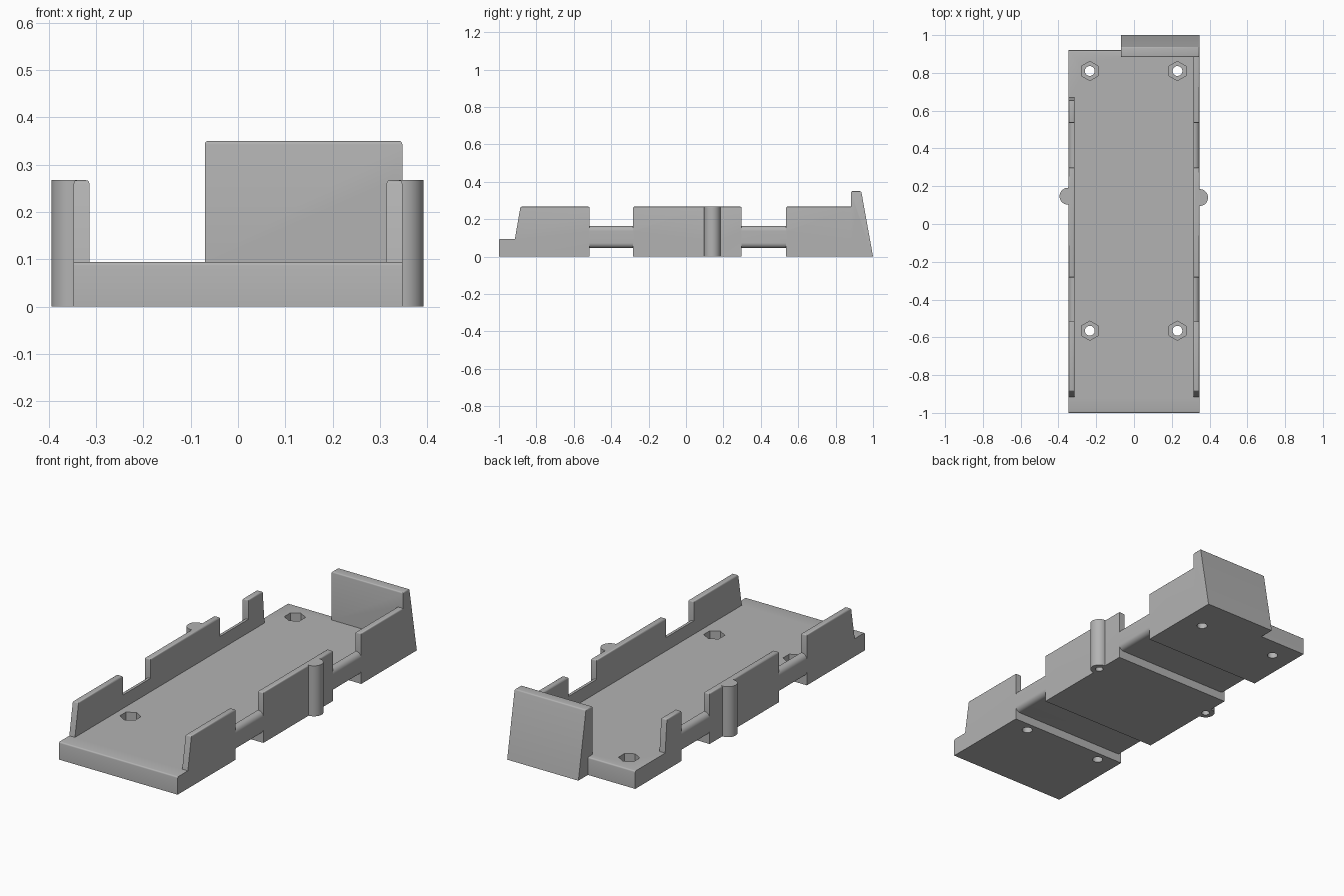
import bpy, bmesh, math
from mathutils import Vector

cube = bpy.data.objects.get("Cube")
if cube:
    bpy.data.objects.remove(cube, do_unlink=True)

grey = bpy.data.materials.new("plain grey")
grey.use_nodes = True
GREY = (0.45, 0.45, 0.45, 1)
grey.diffuse_color = GREY
grey.node_tree.nodes["Principled BSDF"].inputs["Base Color"].default_value = GREY

HALF, INNER = 0.347, 0.314        # outer and inner side of the walls
FLOOR, RIM = 0.094, 0.267         # floor height and wall height
STRAP_LOW, STRAP_TOP = 0.045, 0.165
CHANNELS = [(-0.515, -0.283), (0.298, 0.535)]


def prism(name, points, axis, start, end, soft=None):
    """Extrude an outline along an axis; soft(midpoint, edge) picks edges to round."""
    def place(p, t):
        return Vector({"x": (t, *p), "y": (p[0], t, p[1]), "z": (*p, t)}[axis])
    bm = bmesh.new()
    face = bm.faces.new([bm.verts.new(place(p, start)) for p in points])
    new = bmesh.ops.extrude_face_region(bm, geom=[face])["geom"]
    shift = place((0, 0), end - start)
    bmesh.ops.translate(bm, vec=shift, verts=[g for g in new if isinstance(g, bmesh.types.BMVert)])
    bmesh.ops.recalc_face_normals(bm, faces=bm.faces)
    if soft:
        edges = [e for e in bm.edges if soft((e.verts[0].co + e.verts[1].co) / 2, e)]
        bmesh.ops.bevel(bm, geom=edges, offset=0.007, segments=3, profile=0.5, affect="EDGES")
    mesh = bpy.data.meshes.new(name)
    bm.to_mesh(mesh)
    bm.free()
    mesh.materials.append(grey)
    obj = bpy.data.objects.new(name, mesh)
    bpy.context.collection.objects.link(obj)
    return obj


def rect(a, b, c, d):
    return [(a, c), (b, c), (b, d), (a, d)]


def ring(x, y, r, n, turn=0.0):
    return [(x + r * math.cos(turn + math.tau * i / n),
             y + r * math.sin(turn + math.tau * i / n)) for i in range(n)]


def combine(target, tool, operation):
    mod = target.modifiers.new("join", "BOOLEAN")
    mod.solver = "EXACT"
    mod.operation = operation
    mod.object = tool
    graph = bpy.context.evaluated_depsgraph_get()
    mesh = bpy.data.meshes.new_from_object(target.evaluated_get(graph))
    target.modifiers.clear()
    target.data = mesh
    bpy.data.objects.remove(tool, do_unlink=True)


def top_edge(mid, edge):
    return min(v.co.z for v in edge.verts) > 0.2


# Floor blocks between the strap channels
(a0, a1), (b0, b1) = CHANNELS
end_edge = lambda mid, e: mid.z > 0.09 and (mid.y < -0.99 or mid.y > 0.91)
blocks = [prism("floor_block", rect(-HALF, HALF, 0, FLOOR), "y", y0, y1, end_edge)
          for y0, y1 in [(-1, a0), (a1, b0), (b1, 0.92)]]
body = blocks[0]
parts = blocks[1:]

# Side walls
for side in (-1, 1):
    front = [(-0.915, 0), (-0.915, FLOOR), (-0.885, RIM), (a0, RIM), (a0, 0)]
    middle = rect(a1, b0, 0, RIM)
    if side < 0:
        back = [(b1, 0), (b1, RIM), (0.655, RIM), (0.67, FLOOR), (0.67, 0)]
    else:
        back = rect(b1, 0.91, 0, RIM)
    for outline in (front, middle, back):
        parts.append(prism("side_wall", outline, "x", side * INNER, side * HALF, top_edge))

# Raised strap bridges with rounded outer edges
R = 0.028
half = []
for cz, first in ((STRAP_LOW + R, -90), (STRAP_TOP - R, 0)):
    for i in range(7):
        a = math.radians(first + 15 * i)
        half.append((HALF - R + R * math.cos(a), cz + R * math.sin(a)))
half += [(INNER, STRAP_TOP), (INNER, FLOOR)]
bridge = half + [(-x, z) for x, z in reversed(half)]
for y0, y1 in CHANNELS:
    parts.append(prism("strap_bridge", bridge, "y", y0 - 0.004, y1 + 0.004))

# Tall end stop with sloped back
stop = [(0.883, 0), (0.883, 0.35), (0.937, 0.35), (1.0, 0)]
parts.append(prism("end_stop", stop, "x", -0.07, HALF, top_edge))

# Half-round posts on the sides
POSTS = [(-0.349, 0.147), (0.347, 0.14)]
for x, y in POSTS:
    # keep the post from showing inside the wall
    outline = [(px if abs(px) > 0.325 else math.copysign(0.325, x), py)
               for px, py in ring(x, y, 0.045, 40)]
    parts.append(prism("side_post", outline, "z", 0, RIM))

for part in parts:
    combine(body, part, "UNION")

# Screw holes with hexagonal nut pockets, and blind holes under the posts
for x in (-0.234, 0.23):
    for y in (-0.565, 0.81):
        combine(body, prism("screw_cutter", ring(x, y, 0.026, 28), "z", -0.1, 0.2), "DIFFERENCE")
        combine(body, prism("nut_cutter", ring(x, y, 0.051, 6, math.pi / 2), "z", 0.045, 0.2),
                "DIFFERENCE")
for x, y in POSTS:
    combine(body, prism("pin_cutter", ring(x, y, 0.02, 24), "z", -0.1, 0.1), "DIFFERENCE")

body.name = "mounting_tray"
bpy.ops.object.select_all(action="DESELECT")
body.select_set(True)
bpy.context.view_layer.objects.active = body
bpy.ops.object.shade_smooth_by_angle(angle=math.radians(32))
